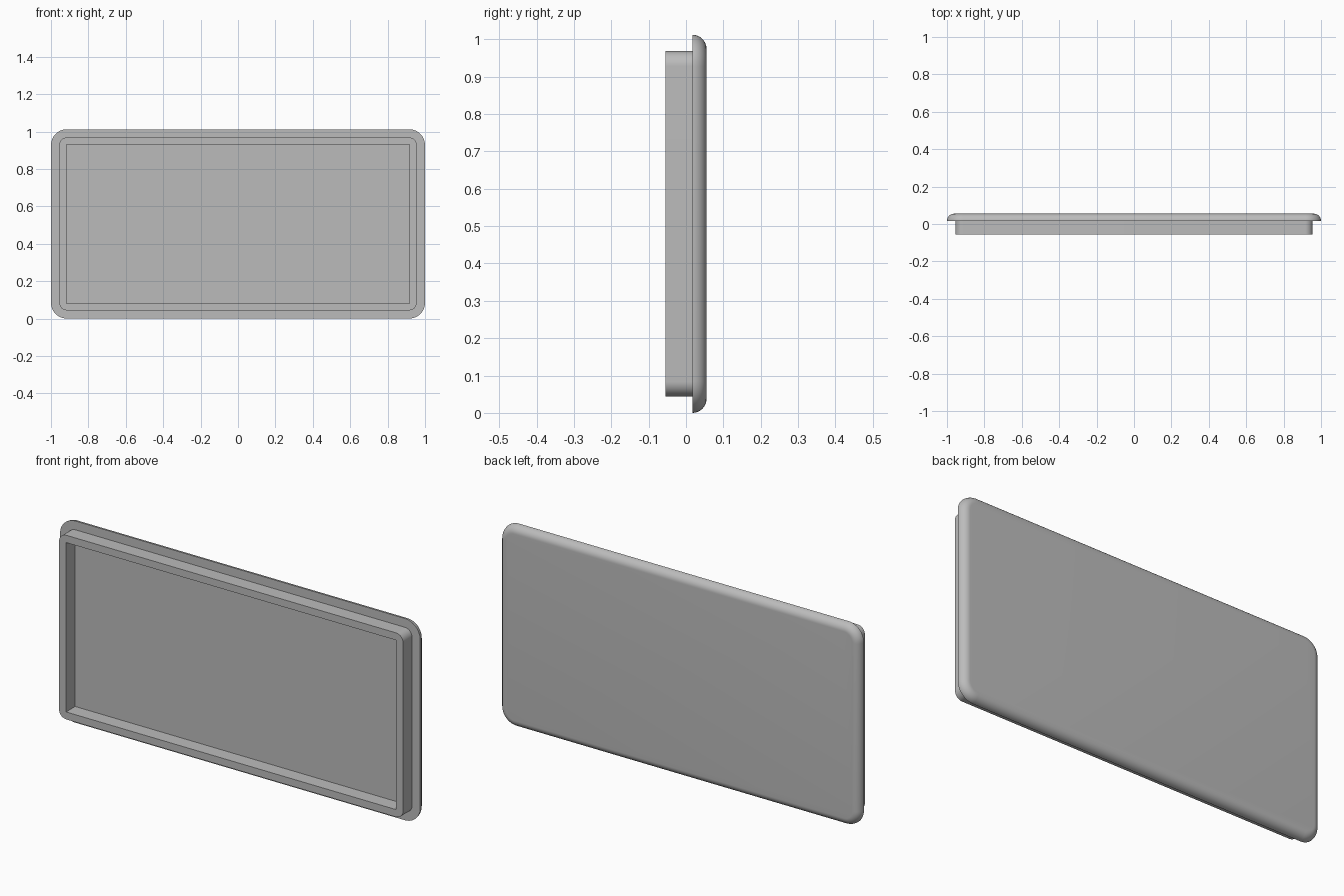
import bpy, bmesh
from math import sin, cos, pi, radians

cube = bpy.data.objects.get("Cube")
if cube:
    bpy.data.objects.remove(cube, do_unlink=True)

# Single grey plastic
grey = bpy.data.materials.new("grey plastic")
grey.use_nodes = True
color = (0.5, 0.5, 0.5, 1)
grey.diffuse_color = color
grey.node_tree.nodes["Principled BSDF"].inputs["Base Color"].default_value = color

MID_Z = 0.506                            # height of the centre line
FRONT, SEAT, BACK = -0.055, 0.017, 0.055  # depth levels
CORNER_STEPS = 12
ROUND_STEPS = 10


def rounded_loop(bm, half_w, half_h, radius, y):
    """Ring of vertices round a rectangle with rounded corners."""
    ring = []
    for quarter, (sx, sz) in enumerate([(1, 1), (-1, 1), (-1, -1), (1, -1)]):
        for i in range(CORNER_STEPS + 1):
            a = (quarter + i / CORNER_STEPS) * pi / 2
            x = sx * (half_w - radius) + radius * cos(a)
            z = sz * (half_h - radius) + radius * sin(a)
            ring.append(bm.verts.new((x, y, MID_Z + z)))
    return ring


def loft(name, sections, capped):
    """Skin consecutive rounded rectangles into one object."""
    bm = bmesh.new()
    rings = [rounded_loop(bm, *s) for s in sections]
    n = len(rings[0])
    for a, b in zip(rings, rings[1:]):
        for i in range(n):
            j = (i + 1) % n
            bm.faces.new((a[i], a[j], b[j], b[i]))
    if capped:
        bm.faces.new(rings[0][::-1])
        bm.faces.new(rings[-1])
    bmesh.ops.remove_doubles(bm, verts=bm.verts, dist=1e-5)
    bmesh.ops.recalc_face_normals(bm, faces=bm.faces)
    mesh = bpy.data.meshes.new(name)
    bm.to_mesh(mesh)
    bm.free()
    mesh.materials.append(grey)
    obj = bpy.data.objects.new(name, mesh)
    bpy.context.collection.objects.link(obj)
    bpy.ops.object.select_all(action='DESELECT')
    obj.select_set(True)
    bpy.context.view_layer.objects.active = obj
    bpy.ops.object.shade_smooth_by_angle(angle=radians(30))
    return obj


# Cover plate with its back edge rounded over
depth = BACK - SEAT
plate = []
for i in range(ROUND_STEPS + 1):
    t = i / ROUND_STEPS * pi / 2
    inset = depth * (1 - cos(t))
    plate.append((1 - inset, MID_Z - inset, 0.085 - inset, SEAT + depth * sin(t)))
loft("cover_plate", plate, True)

# Raised rim: rounded outside, square inside
outer = (0.955, 0.462, 0.04)
inner = (0.916, 0.425, 0)
rim = loft("front_rim", [(*outer, SEAT), (*outer, FRONT), (*inner, FRONT), (*inner, SEAT)], False)

# Make the open rim's faces point outwards
bm = bmesh.new()
bm.from_mesh(rim.data)
front_face = min(bm.faces, key=lambda f: f.calc_center_median().y)
if front_face.normal.y > 0:
    bmesh.ops.reverse_faces(bm, faces=bm.faces)
bm.to_mesh(rim.data)
bm.free()
